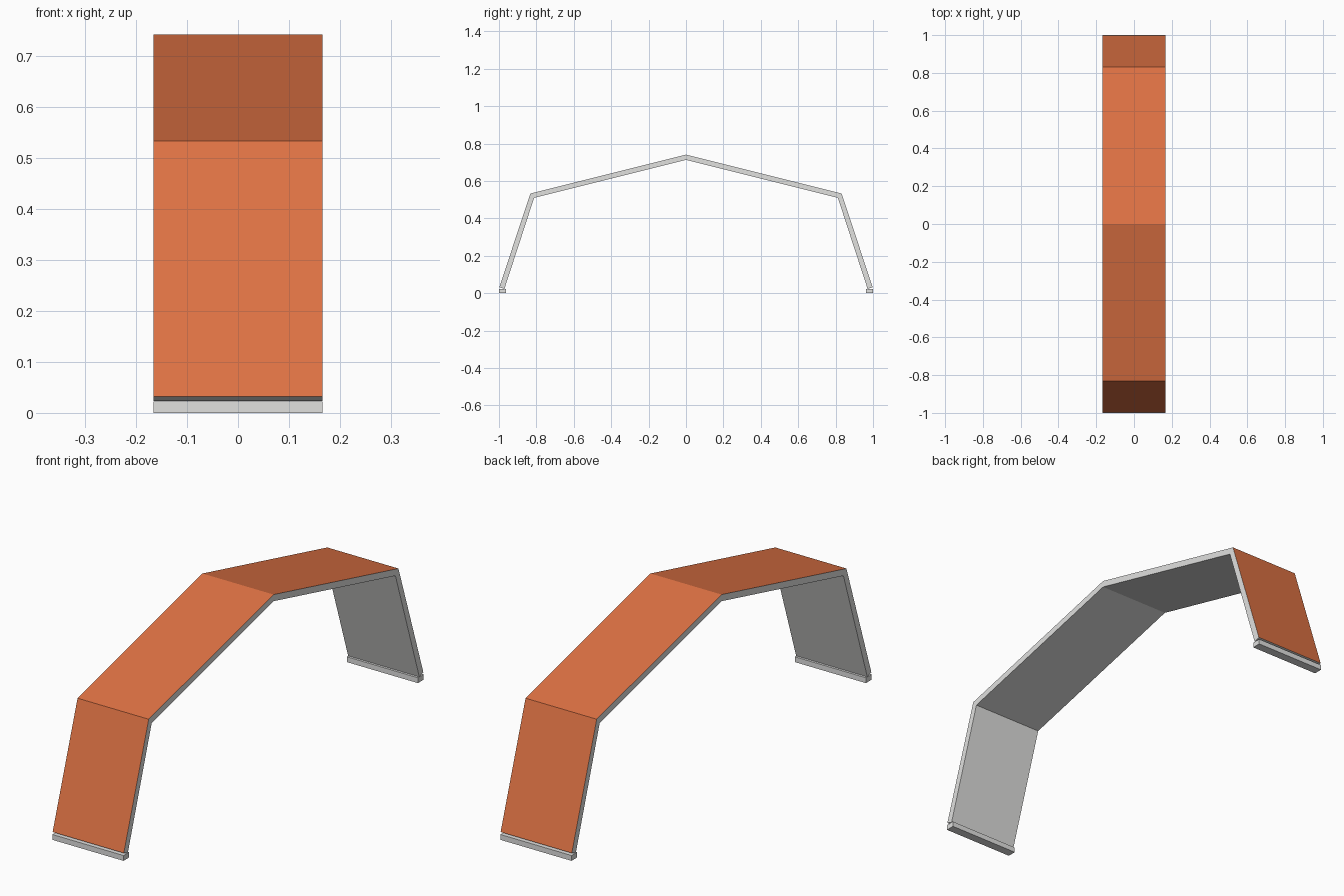
import bpy, bmesh

if "Cube" in bpy.data.objects:
    bpy.data.objects.remove(bpy.data.objects["Cube"])

HALF_W = 0.166

def material(name, rgb):
    m = bpy.data.materials.new(name)
    m.diffuse_color = (*rgb, 1.0)
    m.use_nodes = True
    m.node_tree.nodes["Principled BSDF"].inputs["Base Color"].default_value = m.diffuse_color
    return m

grey = material("light grey", (0.75, 0.75, 0.74))
orange = material("burnt orange", (0.74, 0.17, 0.058))

def extrude_profile(name, points, mats, painted_edges=()):
    """Extrude a closed (y, z) outline along x; the listed outline edges get the second colour."""
    bm = bmesh.new()
    left = [bm.verts.new((-HALF_W, y, z)) for y, z in points]
    right = [bm.verts.new((HALF_W, y, z)) for y, z in points]
    n = len(points)
    bm.faces.new(left)
    bm.faces.new(right[::-1])
    for i in range(n):
        j = (i + 1) % n
        f = bm.faces.new((left[i], right[i], right[j], left[j]))
        f.material_index = 1 if i in painted_edges else 0
    bmesh.ops.recalc_face_normals(bm, faces=bm.faces)
    mesh = bpy.data.meshes.new(name)
    bm.to_mesh(mesh)
    bm.free()
    for m in mats:
        mesh.materials.append(m)
    ob = bpy.data.objects.new(name, mesh)
    bpy.context.collection.objects.link(ob)
    return ob

# Bent shelter shell: orange outside, grey inside and on the edges
outer = [(-0.998, 0.032), (-0.832, 0.533), (0, 0.741), (0.832, 0.533), (0.998, 0.032)]
inner = [(0.971, 0.023), (0.812, 0.510), (0, 0.713), (-0.812, 0.510), (-0.971, 0.023)]
extrude_profile("arched_shell", outer + inner, [grey, orange], range(4))

# Flat foot rails under both walls
for side, label in ((-1, "front"), (1, "back")):
    rail = [(side * 1.0, 0), (side * 0.962, 0), (side * 0.962, 0.0225), (side * 1.0, 0.0225)]
    extrude_profile(label + "_foot_rail", rail, [grey])
